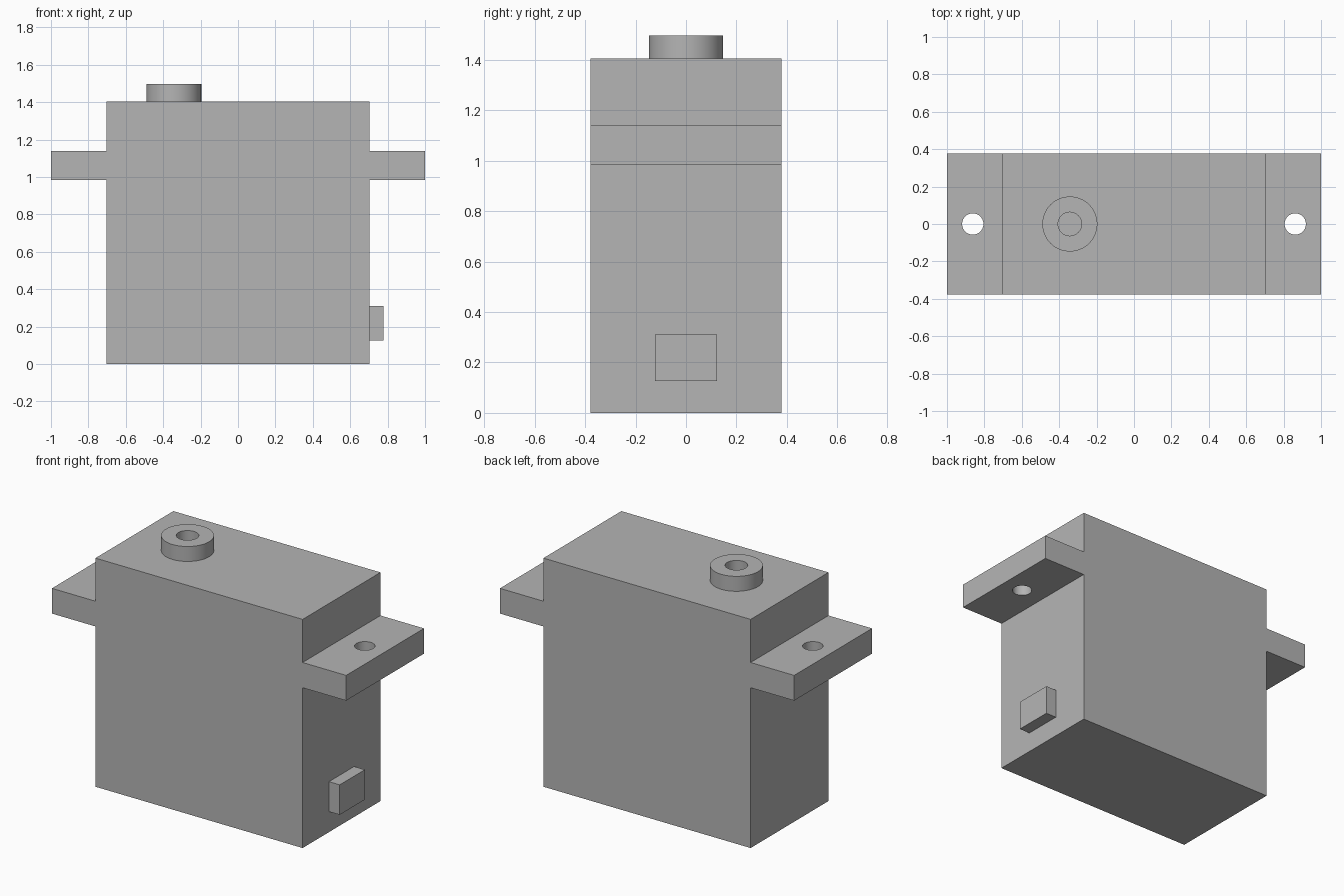
import bpy
import bmesh

cube = bpy.data.objects.get("Cube")
if cube:
    bpy.data.objects.remove(cube, do_unlink=True)

grey = bpy.data.materials.new("plain grey")
grey.use_nodes = True
colour = (0.46, 0.46, 0.46, 1)
grey.diffuse_color = colour
grey.node_tree.nodes["Principled BSDF"].inputs["Base Color"].default_value = colour

HALF_DEPTH = 0.378
BODY_X, BODY_TOP = 0.704, 1.405
TAB_LOW, TAB_HIGH = 0.985, 1.14
SHAFT_X, SHAFT_TOP = -0.343, 1.497


def extruded(name, outline):
    """Extrude an x-z outline through the full depth."""
    bm = bmesh.new()
    face = bm.faces.new([bm.verts.new((x, -HALF_DEPTH, z)) for x, z in outline])
    result = bmesh.ops.extrude_face_region(bm, geom=[face])
    moved = [v for v in result["geom"] if isinstance(v, bmesh.types.BMVert)]
    bmesh.ops.translate(bm, verts=moved, vec=(0, 2 * HALF_DEPTH, 0))
    bmesh.ops.recalc_face_normals(bm, faces=bm.faces)
    mesh = bpy.data.meshes.new(name)
    bm.to_mesh(mesh)
    bm.free()
    obj = bpy.data.objects.new(name, mesh)
    bpy.context.collection.objects.link(obj)
    mesh.materials.append(grey)
    return obj


def cylinder(name, x, radius, low, high):
    bpy.ops.mesh.primitive_cylinder_add(vertices=64, radius=radius, depth=high - low,
                                        location=(x, 0, (low + high) / 2))
    obj = bpy.context.object
    obj.name = name
    obj.data.materials.append(grey)
    return obj


def drill(target, x, radius, low, high):
    """Cut a round vertical hole and discard the cutter."""
    cutter = cylinder("hole_cutter", x, radius, low, high)
    cutter.hide_render = True
    mod = target.modifiers.new("hole", "BOOLEAN")
    mod.operation = "DIFFERENCE"
    mod.solver = "EXACT"
    mod.object = cutter
    bpy.ops.object.select_all(action="DESELECT")
    bpy.context.view_layer.objects.active = target
    target.select_set(True)
    bpy.ops.object.modifier_apply(modifier=mod.name)
    bpy.data.objects.remove(cutter, do_unlink=True)


def smooth(obj):
    bpy.ops.object.select_all(action="DESELECT")
    bpy.context.view_layer.objects.active = obj
    obj.select_set(True)
    bpy.ops.object.shade_smooth_by_angle()


# Case with mounting tabs, from a mirrored half outline
half = [(BODY_X, 0), (BODY_X, TAB_LOW), (1, TAB_LOW),
        (1, TAB_HIGH), (BODY_X, TAB_HIGH), (BODY_X, BODY_TOP)]
case = extruded("case_with_mounting_tabs", half + [(-x, z) for x, z in reversed(half)])
for side in (-1, 1):
    drill(case, side * 0.862, 0.057, TAB_LOW - 0.1, TAB_HIGH + 0.1)
smooth(case)

# Hollow output shaft
shaft = cylinder("output_shaft", SHAFT_X, 0.147, BODY_TOP, SHAFT_TOP)
drill(shaft, SHAFT_X, 0.063, BODY_TOP - 0.1, SHAFT_TOP + 0.1)
smooth(shaft)

# Cable outlet block on the left end
bpy.ops.mesh.primitive_cube_add(size=1, location=(0.739, 0, 0.218))
outlet = bpy.context.object
outlet.name = "cable_outlet"
outlet.dimensions = (0.076, 0.244, 0.184)
bpy.ops.object.transform_apply(location=False, rotation=False, scale=True)
outlet.data.materials.append(grey)
